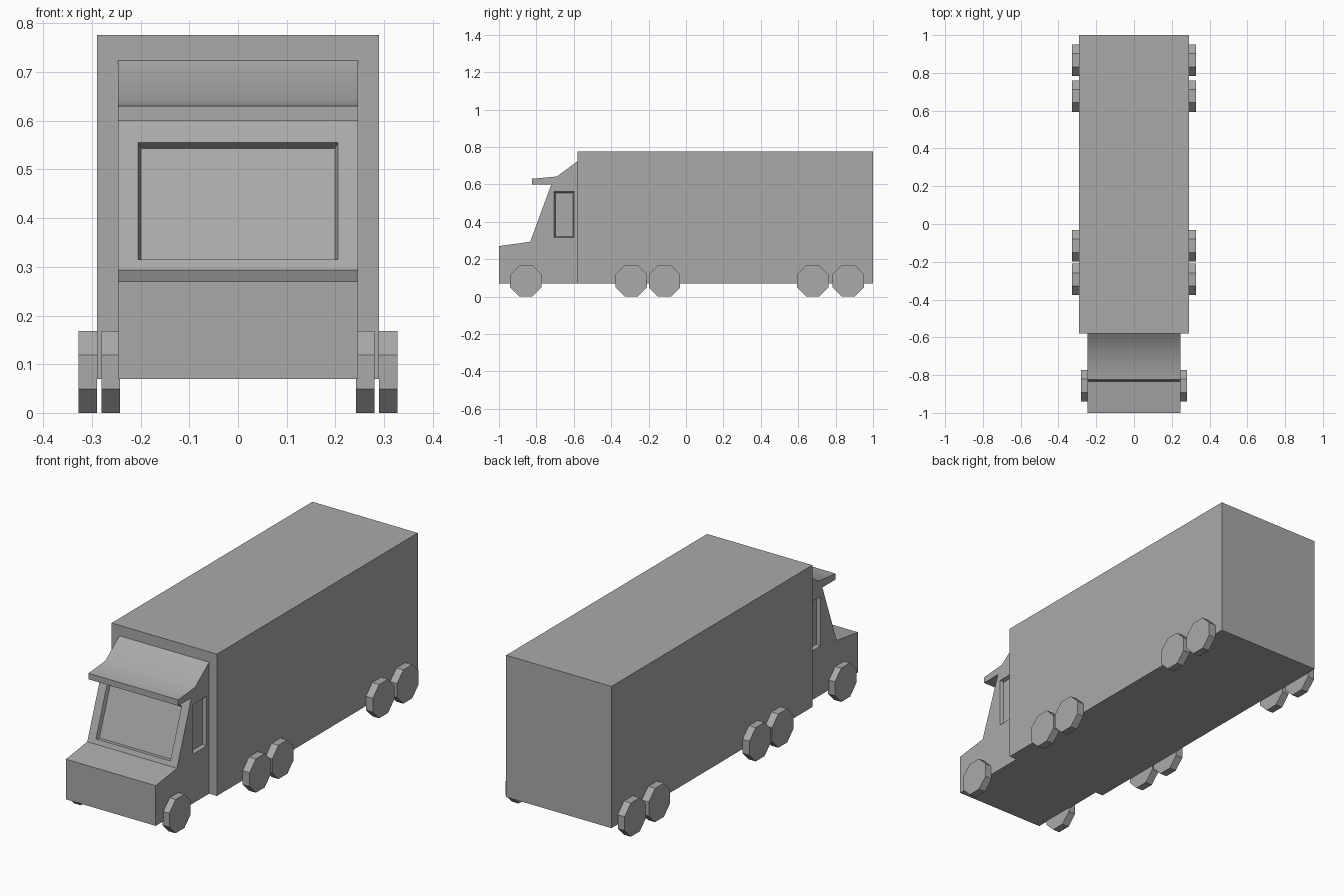
import bpy, bmesh, math
from mathutils import Vector, Matrix

if "Cube" in bpy.data.objects:
    bpy.data.objects.remove(bpy.data.objects["Cube"], do_unlink=True)

GREY = (0.4, 0.4, 0.4, 1)
grey = bpy.data.materials.new("plain grey")
grey.use_nodes = True
grey.diffuse_color = GREY
grey.node_tree.nodes["Principled BSDF"].inputs["Base Color"].default_value = GREY


def add_object(name, bm):
    bmesh.ops.recalc_face_normals(bm, faces=bm.faces[:])
    mesh = bpy.data.meshes.new(name)
    bm.to_mesh(mesh)
    bm.free()
    mesh.materials.append(grey)
    obj = bpy.data.objects.new(name, mesh)
    bpy.context.collection.objects.link(obj)
    return obj


def select_only(obj):
    bpy.ops.object.select_all(action='DESELECT')
    obj.select_set(True)
    bpy.context.view_layer.objects.active = obj


def cut_recess(target, centre, across, up, half_w, half_h, depth=0.018, taper=0.006):
    """Cut a rectangular recess whose walls narrow towards the pane."""
    centre, across, up = Vector(centre), Vector(across).normalized(), Vector(up).normalized()
    out = across.cross(up)
    bm = bmesh.new()
    rings = []
    for level in (depth, -depth):
        grow = taper * level / depth
        w, h = half_w + grow, half_h + grow
        rings.append([bm.verts.new(centre + across * sx * w + up * sy * h + out * level)
                      for sx, sy in ((-1, -1), (1, -1), (1, 1), (-1, 1))])
    for ring in rings:
        bm.faces.new(ring)
    for i in range(4):
        j = (i + 1) % 4
        bm.faces.new((rings[0][i], rings[0][j], rings[1][j], rings[1][i]))
    cutter = add_object("window_cutter", bm)
    cutter.hide_render = True
    mod = target.modifiers.new("recess", 'BOOLEAN')
    mod.operation, mod.solver, mod.object = 'DIFFERENCE', 'EXACT', cutter
    select_only(target)
    bpy.ops.object.modifier_apply(modifier=mod.name)
    bpy.data.objects.remove(cutter, do_unlink=True)


# Cargo box
bm = bmesh.new()
bmesh.ops.create_cube(bm, size=1, matrix=Matrix.Translation((0, 0.21, 0.423))
                      @ Matrix.Diagonal((0.58, 1.58, 0.706, 1)))
add_object("cargo_box", bm)

# Cab: side profile (y, z) with bonnet, windscreen and visor, extruded across
profile = [(-1, 0.07), (-1, 0.27), (-0.833, 0.293), (-0.72, 0.6), (-0.823, 0.6),
           (-0.823, 0.63), (-0.69, 0.642), (-0.58, 0.724), (-0.58, 0.07)]
CAB_HALF = 0.247
bm = bmesh.new()
side = bm.faces.new([bm.verts.new((-CAB_HALF, y, z)) for y, z in profile])
sweep = bmesh.ops.extrude_face_region(bm, geom=[side], use_keep_orig=True)
bmesh.ops.translate(bm, vec=(2 * CAB_HALF, 0, 0),
                    verts=[v for v in sweep["geom"] if isinstance(v, bmesh.types.BMVert)])
cab = add_object("cab", bm)

# Recessed windscreen and side windows
low, high = Vector((0, *profile[2])), Vector((0, *profile[3]))
slope = high - low
middle = low + slope * ((0.435 - low.z) / slope.z)
cut_recess(cab, middle, (1, 0, 0), slope, 0.205, 0.12 * slope.length / slope.z)
for s in (-1, 1):
    cut_recess(cab, (s * CAB_HALF, -0.652, 0.438), (0, s, 0), (0, 0, 1), 0.053, 0.123)
select_only(cab)
bpy.ops.object.shade_smooth_by_angle(angle=math.radians(40))


# Eight-sided wheels standing on a flat
def add_wheel(name, x, y, width=0.038, apothem=0.084):
    bm = bmesh.new()
    radius = apothem / math.cos(math.pi / 8)
    bmesh.ops.create_cone(bm, cap_ends=True, segments=8, radius1=radius, radius2=radius, depth=width)
    bmesh.ops.rotate(bm, verts=bm.verts[:], matrix=Matrix.Rotation(math.pi / 8, 3, 'Z'))
    bmesh.ops.rotate(bm, verts=bm.verts[:], matrix=Matrix.Rotation(math.pi / 2, 3, 'Y'))
    bmesh.ops.translate(bm, verts=bm.verts[:], vec=(x, y, apothem))
    add_object(name, bm)


for label, s in (("right", -1), ("left", 1)):
    add_wheel(f"front_wheel_{label}", s * 0.261, -0.856)
    for i, y in enumerate((-0.293, -0.115, 0.677, 0.867)):
        add_wheel(f"box_wheel_{i + 1}_{label}", s * 0.309, y)
